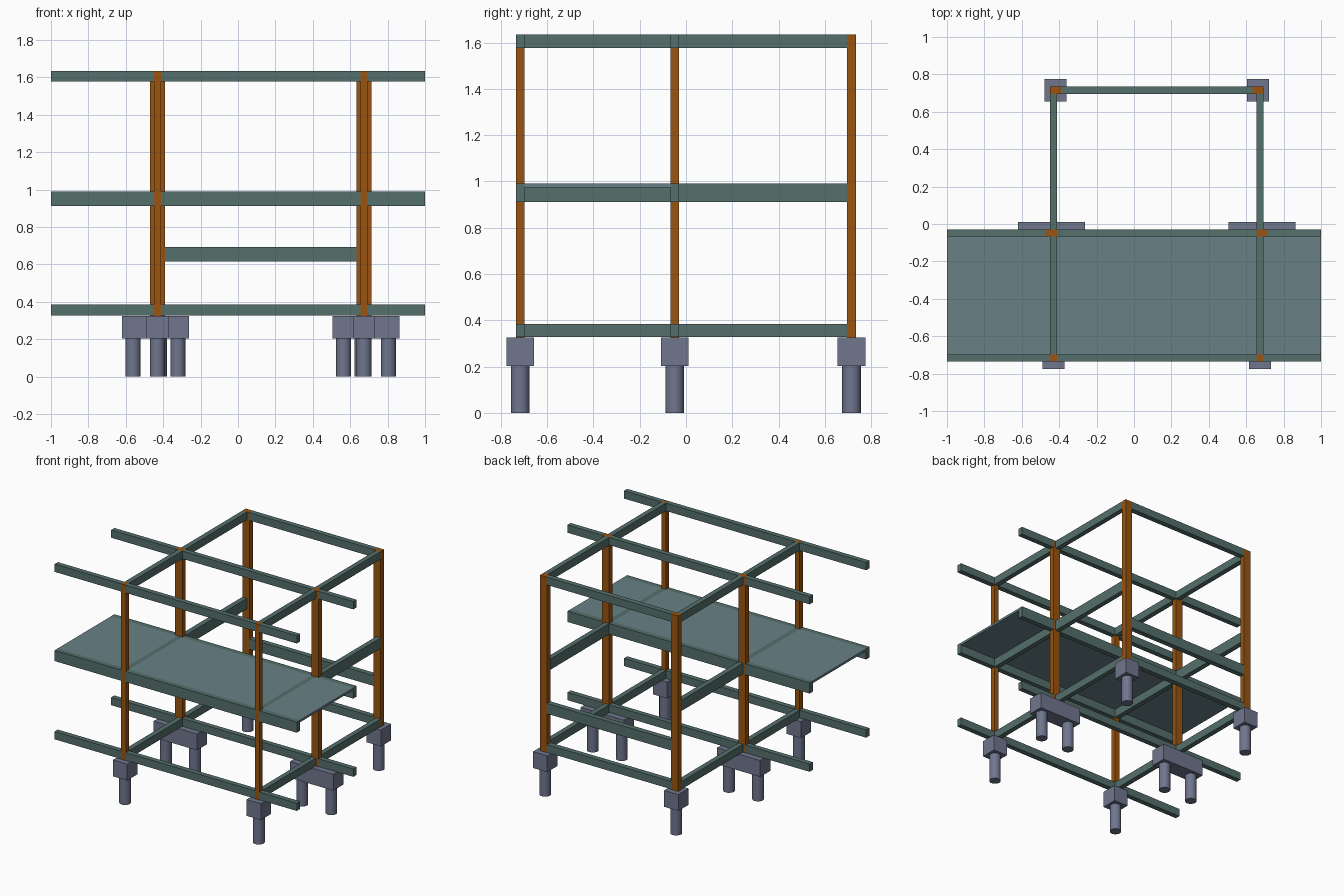
import bpy
from mathutils import Vector

if "Cube" in bpy.data.objects:
    bpy.data.objects.remove(bpy.data.objects["Cube"])


def material(name, rgb):
    m = bpy.data.materials.new(name)
    m.diffuse_color = (*rgb, 1)
    m.use_nodes = True
    m.node_tree.nodes["Principled BSDF"].inputs["Base Color"].default_value = m.diffuse_color
    return m


WOOD = material("column_brown", (0.32, 0.09, 0.005))
BEAM = material("beam_green", (0.09, 0.16, 0.15))
SLAB = material("slab_teal", (0.14, 0.22, 0.24))
STONE = material("foundation_grey", (0.16, 0.18, 0.27))


def box(name, x, y, z, mat):
    """Box from (min, max) ranges on each axis."""
    bpy.ops.mesh.primitive_cube_add(size=1, location=[sum(r) / 2 for r in (x, y, z)])
    ob = bpy.context.object
    ob.name = name
    for v in ob.data.vertices:
        v.co *= Vector([r[1] - r[0] for r in (x, y, z)])
    ob.data.materials.append(mat)


def pile(name, x, y):
    bpy.ops.mesh.primitive_cylinder_add(vertices=32, radius=0.04, depth=CAP[0],
                                        location=(x, y, CAP[0] / 2))
    ob = bpy.context.object
    ob.name = name
    ob.data.materials.append(STONE)
    bpy.ops.object.shade_smooth_by_angle()


CAP = (0.203, 0.325)
COLUMN_Z = (0.325, 1.635)
LEVELS = {"ground": (0.327, 0.385), "floor": (0.911, 0.991), "roof": (1.577, 1.635)}
ROWS = {"front": (-0.735, -0.697), "middle": (-0.068, -0.030), "back": (0.695, 0.735)}
SIDES = {"left": (-0.450, -0.412), "right": (0.655, 0.692)}
# column x ranges for each row
COLUMNS = {
    "front": [(-0.450, -0.412), (0.655, 0.692)],
    "middle": [(-0.471, -0.412), (0.655, 0.714)],
    "back": [(-0.450, -0.391), (0.633, 0.692)],
}

# Columns, pile caps and piles
for row, y in ROWS.items():
    yc = sum(y) / 2
    wide = row == "middle"
    half = 0.179 if wide else 0.059
    for side, x in zip(SIDES, COLUMNS[row]):
        xc = sum(x) / 2
        box(f"{row}_{side}_column", x, y, COLUMN_Z, WOOD)
        box(f"{row}_{side}_pile_cap", (xc - half, xc + half), (yc - 0.06, yc + 0.06), CAP, STONE)
        for i, dx in enumerate((-0.12, 0.12) if wide else (0,)):
            pile(f"{row}_{side}_pile_{i + 1}", xc + dx, yc)

# Long beams, cantilevered past the columns at front and middle
for level, z in LEVELS.items():
    for row in ("front", "middle"):
        left, right = COLUMNS[row]
        spans = [(-1, left[0]), (left[1], right[0]), (right[1], 1)]
        for i, x in enumerate(spans):
            box(f"{level}_{row}_beam_{i + 1}", x, ROWS[row], z, BEAM)

# Back beams between the columns, including the low landing beam
left, right = COLUMNS["back"]
for level, z in (("ground", LEVELS["ground"]), ("landing", (0.616, 0.693)),
                 ("roof", LEVELS["roof"])):
    box(f"{level}_back_beam", (left[1], right[0]), ROWS["back"], z, BEAM)

# Side beams running front to back
for level, z in LEVELS.items():
    for side, x in SIDES.items():
        for a, b in (("front", "middle"), ("middle", "back")):
            box(f"{level}_{side}_{a}_side_beam", x, (ROWS[a][1], ROWS[b][0]), z, BEAM)

# Floor slab panels flush with the beam tops
edges = [(-1, SIDES["left"][0]), (SIDES["left"][1], SIDES["right"][0]), (SIDES["right"][1], 1)]
for i, x in enumerate(edges):
    box(f"floor_slab_{i + 1}", x, (ROWS["front"][1], ROWS["middle"][0]), (0.974, 0.991), SLAB)
